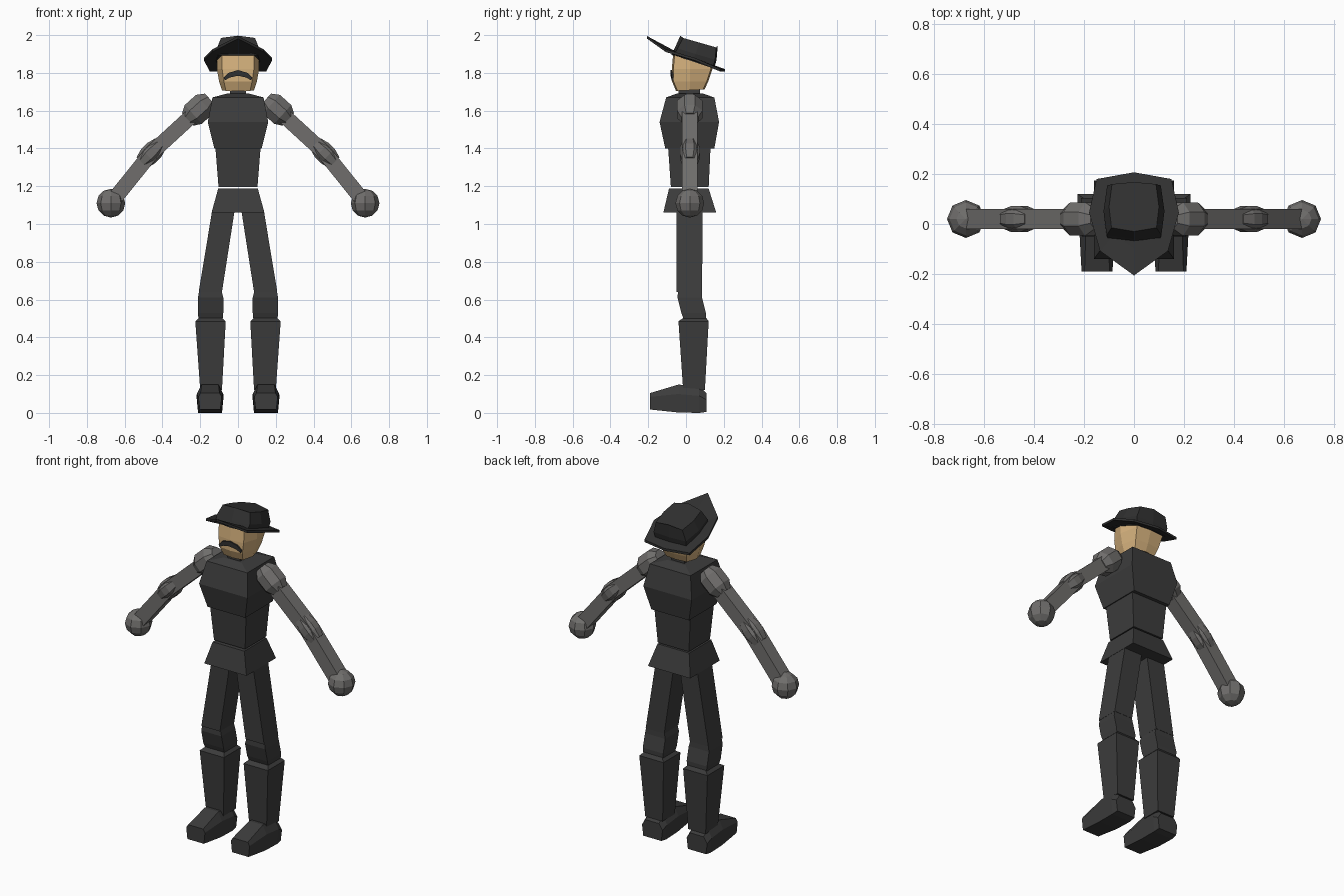
import bpy, bmesh, math
from mathutils import Vector

if "Cube" in bpy.data.objects:
    bpy.data.objects.remove(bpy.data.objects["Cube"])


def material(name, rgb):
    m = bpy.data.materials.new(name)
    m.diffuse_color = (*rgb, 1)
    m.use_nodes = True
    m.node_tree.nodes["Principled BSDF"].inputs["Base Color"].default_value = m.diffuse_color
    return m


BLACK = material("black cloth", (0.045, 0.045, 0.045))
HAT = material("black felt", (0.03, 0.03, 0.03))
GREY = material("grey sleeve", (0.16, 0.155, 0.15))
SKIN = material("skin", (0.68, 0.45, 0.21))


def finish(name, bm, mat):
    bmesh.ops.recalc_face_normals(bm, faces=bm.faces[:])
    me = bpy.data.meshes.new(name)
    bm.to_mesh(me)
    bm.free()
    me.materials.append(mat)
    ob = bpy.data.objects.new(name, me)
    bpy.context.collection.objects.link(ob)
    return ob


def loft(name, rings, mat):
    """Skin a stack of equal-length point rings and cap both ends."""
    bm = bmesh.new()
    vs = [[bm.verts.new(p) for p in r] for r in rings]
    n = len(vs[0])
    for a, b in zip(vs, vs[1:]):
        for i in range(n):
            j = (i + 1) % n
            bm.faces.new((a[i], a[j], b[j], b[i]))
    bm.faces.new(vs[0][::-1])
    bm.faces.new(vs[-1])
    return finish(name, bm, mat)


def rect(z, x0, x1, y0, y1):
    return [(x0, y0, z), (x1, y0, z), (x1, y1, z), (x0, y1, z)]


def box(name, rows, mat, s=1):
    """Stack of rectangles (z, x0, x1, y0, y1), mirrored in x by s."""
    return loft(name, [[(s * x, y, z) for x, y, z in rect(*r)] for r in rows], mat)


def limb(name, a, b, steps, n, mat):
    """Regular n-sided limb from a to b; steps are (fraction, apothem)."""
    a, b = Vector(a), Vector(b)
    d = (b - a).normalized()
    u = Vector((0, 1, 0))
    v = d.cross(u)
    rings = []
    for t, r in steps:
        k = r / math.cos(math.pi / n)
        angs = [2 * math.pi * (i + 0.5) / n for i in range(n)]
        rings.append([a.lerp(b, t) + k * (u * math.cos(q) + v * math.sin(q)) for q in angs])
    return loft(name, rings, mat)


# Torso and flared skirt of the coat
box("chest", [(1.40, -.125, .125, -.11, .15), (1.54, -.16, .16, -.14, .175),
              (1.67, -.135, .135, -.105, .15), (1.69, -.06, .06, -.05, .09)], BLACK)
box("waist", [(1.195, -.103, .103, -.08, .12), (1.41, -.12, .12, -.095, .13)], BLACK)
box("coat_skirt", [(1.06, -.14, .14, -.12, .16), (1.187, -.105, .105, -.09, .12)], BLACK)
box("neck", [(1.67, -.042, .042, -.04, .075), (1.75, -.042, .042, -.04, .075)], BLACK)


# Head: eight-sided with a tapered jaw
def head_ring(z, w, y0, y1, dz):
    pts = [(-.75 * w, y0), (0, y0 - .008), (.75 * w, y0), (w, .02),
           (.8 * w, y1), (0, y1 + .008), (-.8 * w, y1), (-w, .02)]
    return [(x, y, z + dz * (y - y0)) for x, y in pts]


loft("head", [head_ring(1.705, .085, -.045, .09, .05), head_ring(1.755, .10, -.066, .11, 0),
              head_ring(1.82, .112, -.067, .132, 0), head_ring(1.90, .112, -.06, .132, -.3)], SKIN)

# Moustache: thin arched plate on the face
top = [(-.075, 1.775), (-.05, 1.80), (0, 1.815), (.05, 1.80), (.075, 1.775)]
low = [(.07, 1.76), (.045, 1.775), (0, 1.785), (-.045, 1.775), (-.07, 1.76)]
loft("moustache", [[(x, y - .008 * (1 - abs(x) / .084), z) for x, z in top + low]
                   for y in (-.075, -.066)], HAT)

# Hat brim: pointed at the front and rising there
half = [(.136, -.108, 1.925), (.18, .045, 1.88), (.15, .18, 1.822)]
outline = ([(0, -.206, 1.995)] + half + [(0, .207, 1.82)]
           + [(-x, y, z) for x, y, z in reversed(half)])
inner = [(x * .6, .04 + (y - .04) * .55, 1.878 - .35 * (y - .04) * .55) for x, y, z in outline]
bm = bmesh.new()
layers = [[[bm.verts.new((x, y, z - d)) for x, y, z in ring] for ring in (outline, inner)]
          for d in (0, .014)]
for (o, n_) in layers:
    for i in range(8):
        j = (i + 1) % 8
        bm.faces.new((o[i], o[j], n_[j], n_[i]))
    bm.faces.new(n_)
for i in range(8):
    j = (i + 1) % 8
    bm.faces.new((layers[0][0][i], layers[0][0][j], layers[1][0][j], layers[1][0][i]))
finish("hat_brim", bm, HAT)


# Hat crown: leaning back, with a shallow centre ridge
def crown_ring(w, y0, y1, z0, z1, ridge):
    ym, zm = (y0 + y1) / 2, (z0 + z1) / 2
    r = [(w * .9, y0 + .015, z0), (w, ym, zm), (w * .88, y1 - .008, z1)]
    return ([(0, y0, z0 + ridge)] + r + [(0, y1, z1 + ridge)]
            + [(-x, y, z) for x, y, z in reversed(r)])


loft("hat_crown", [crown_ring(.115, -.078, .15, 1.895, 1.825, 0),
                   crown_ring(.122, -.06, .162, 1.93, 1.87, 0),
                   crown_ring(.10, -.03, .168, 1.985, 1.935, .012)], HAT)

for side, s in (("left", -1), ("right", 1)):
    # Legs
    box(side + "_thigh", [(.64, .085, .208, -.05, .085), (1.07, .018, .137, -.05, .088)], BLACK, s)
    box(side + "_knee", [(.49, .082, .208, -.01, .105), (.53, .078, .213, -.025, .105),
                         (.61, .078, .212, -.045, .085), (.65, .088, .205, -.042, .083)], BLACK, s)
    box(side + "_shin", [(.12, .085, .20, -.015, .10), (.485, .065, .226, -.04, .12),
                         (.505, .085, .205, -.01, .105)], BLACK, s)
    # Foot: lofted from heel to toe, (y, low, shoulder, top, half width, top half width)
    foot = []
    for y, z0, z1, z2, w, wt in ((.108, .005, .07, .105, .068, .045), (.07, 0, .09, .14, .072, .045),
                                 (-.04, .002, .10, .15, .07, .045), (-.19, .018, .085, .105, .062, .05)):
        prof = [(-w * .88, z0), (w * .88, z0), (w, z1), (wt, z2), (-wt, z2), (-w, z1)]
        foot.append([(s * .148 + x, y, z) for x, z in prof])
    loft(side + "_foot", foot, BLACK)

    # Arms
    shoulder, elbow, hand = (s * .207, .02, 1.607), (s * .46, .02, 1.375), (s * .673, .02, 1.11)
    limb(side + "_upper_arm", shoulder, elbow, [(0, .04), (1, .04)], 4, GREY)
    limb(side + "_forearm", elbow, hand, [(0, .04), (1, .04)], 4, GREY)
    d = Vector((s * .74, 0, -.67))
    c = Vector(shoulder)
    limb(side + "_shoulder", c - d * .08, c + d * .08,
         [(0, .04), (.25, .067), (.75, .067), (1, .045)], 8, GREY)
    d = Vector((s * .70, 0, -.71))
    c = Vector(elbow)
    limb(side + "_elbow", c - d * .07, c + d * .07,
         [(0, .04), (.35, .053), (.65, .053), (1, .04)], 8, GREY)
    bm = bmesh.new()
    bmesh.ops.create_uvsphere(bm, u_segments=8, v_segments=6, radius=.076)
    finish(side + "_hand", bm, GREY).location = hand
